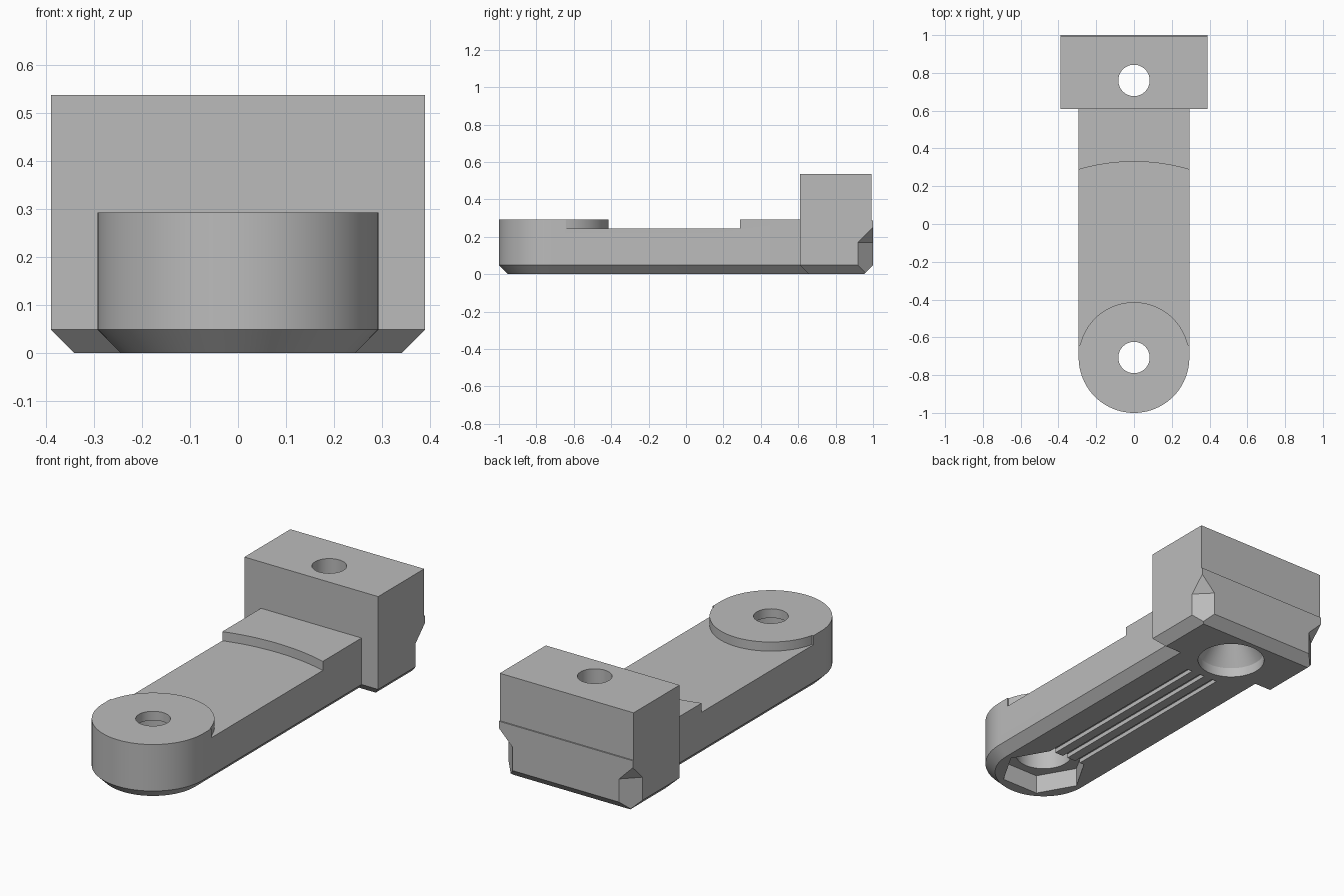
import bpy
import bmesh
from math import sin, cos, radians, sqrt

if "Cube" in bpy.data.objects:
    bpy.data.objects.remove(bpy.data.objects["Cube"])

W = 0.293          # arm half width and round end radius
PIVOT = -0.707     # y of the round end's centre
SOCKET = 0.76      # y of the block's hole
BW = 0.39          # block half width
FRONT, BACK = 0.61, 1.0
CHAMFER = 0.048


def arc(r, start, end, n, cy=0.0):
    """Points on an arc centred on x = 0."""
    angles = [radians(start + (end - start) * i / n) for i in range(n + 1)]
    return [(r * cos(a), cy + r * sin(a)) for a in angles]


def circle(r, cy, n=64):
    return arc(r, 0, 360, n, cy)[:-1]


def loft(name, rings):
    """Closed solid through (z, outline) rings of equal point count."""
    bm = bmesh.new()
    loops = [[bm.verts.new((x, y, z)) for x, y in pts] for z, pts in rings]
    for a, b in zip(loops, loops[1:]):
        for i in range(len(a)):
            j = (i + 1) % len(a)
            bm.faces.new((a[i], a[j], b[j], b[i]))
    bm.faces.new(loops[0][::-1])
    bm.faces.new(loops[-1])
    bmesh.ops.recalc_face_normals(bm, faces=bm.faces)
    mesh = bpy.data.meshes.new(name)
    bm.to_mesh(mesh)
    bm.free()
    obj = bpy.data.objects.new(name, mesh)
    bpy.context.collection.objects.link(obj)
    return obj


def prism(name, pts, z0, z1):
    return loft(name, [(z0, pts), (z1, pts)])


def box(name, x0, x1, y0, y1, z0, z1):
    return prism(name, [(x0, y0), (x1, y0), (x1, y1), (x0, y1)], z0, z1)


def combine(target, tool, operation="DIFFERENCE"):
    mod = target.modifiers.new(tool.name, "BOOLEAN")
    mod.operation = operation
    mod.solver = "EXACT"
    mod.object = tool
    bpy.context.view_layer.objects.active = target
    bpy.ops.object.modifier_apply(modifier=mod.name)
    bpy.data.objects.remove(tool)


def arm_outline(inset):
    r = W - inset
    return arc(r, 180, 360, 48, PIVOT) + [(r, 0.72), (-r, 0.72)]


def block_outline(c):
    return [(-BW + c, FRONT + c), (BW - c, FRONT + c),
            (BW - c, BACK - c), (-BW + c, BACK - c)]


# Arm with a chamfered underside
bracket = loft("bracket_arm", [(0, arm_outline(CHAMFER)),
                               (CHAMFER, arm_outline(0)),
                               (0.293, arm_outline(0))])

# Lowered deck between the round boss and the curved rear step
deck = ([(0.4, PIVOT + W * sin(radians(13)))]
        + [(0.4, 0.25)] + arc(1.037, 73.6, 106.4, 32, PIVOT) + [(-0.4, 0.25)]
        + [(-0.4, PIVOT + W * sin(radians(13)))]
        + arc(W, 167, 13, 48, PIVOT))
combine(bracket, prism("deck_cutter", deck, 0.245, 0.4))

# Tall rear block with chamfered base
block = loft("rear_block", [(0, block_outline(CHAMFER)),
                            (CHAMFER, block_outline(0)),
                            (0.537, block_outline(0))])
combine(block, box("back_step_cutter", -1, 1, 0.993, 1.2, 0.287, 0.7))

# Bevelled lower back corners, tapering to a point on the vertical edge
for side in (-1, 1):
    def corner(depth):
        k = 1 / sqrt(2)
        pts = [(depth, -0.3), (0.3, -0.3), (0.3, 0.3), (depth, 0.3)]
        return [(side * (BW + k * (n + t)), BACK + k * (n - t)) for n, t in pts]
    d = -0.08 / sqrt(2)
    combine(block, loft("corner_cutter", [(-0.1, corner(d)), (0.17, corner(d)),
                                          (0.25, corner(0))]))

combine(bracket, block, "UNION")

# Front hole: thin top, round recess and hexagonal pocket below
combine(bracket, loft("front_hole_cutter", [
    (-0.05, circle(0.14, PIVOT)), (0.245, circle(0.14, PIVOT)),
    (0.245, circle(0.083, PIVOT)), (0.4, circle(0.083, PIVOT))]))
combine(bracket, prism("hex_pocket_cutter", circle(0.215, PIVOT, 6), -0.05, 0.1))

# Rear hole with a countersink from below
combine(bracket, loft("rear_hole_cutter", [
    (-0.05, circle(0.166, SOCKET)), (0.05, circle(0.166, SOCKET)),
    (0.17, circle(0.083, SOCKET)), (0.7, circle(0.083, SOCKET))]))

# Three shallow grooves along the underside
for x in (-0.08, 0, 0.08):
    combine(bracket, box("groove_cutter", x, x + 0.03, -0.6, 0.55, -0.05, 0.022))

# Single grey material
grey = bpy.data.materials.new("plain_grey")
grey.use_nodes = True
colour = (0.5, 0.5, 0.5, 1)
grey.diffuse_color = colour
grey.node_tree.nodes["Principled BSDF"].inputs["Base Color"].default_value = colour
bracket.data.materials.clear()
bracket.data.materials.append(grey)
for face in bracket.data.polygons:
    face.material_index = 0

bpy.ops.object.select_all(action="DESELECT")
bracket.select_set(True)
bpy.context.view_layer.objects.active = bracket
bpy.ops.object.shade_smooth_by_angle(angle=radians(25))
